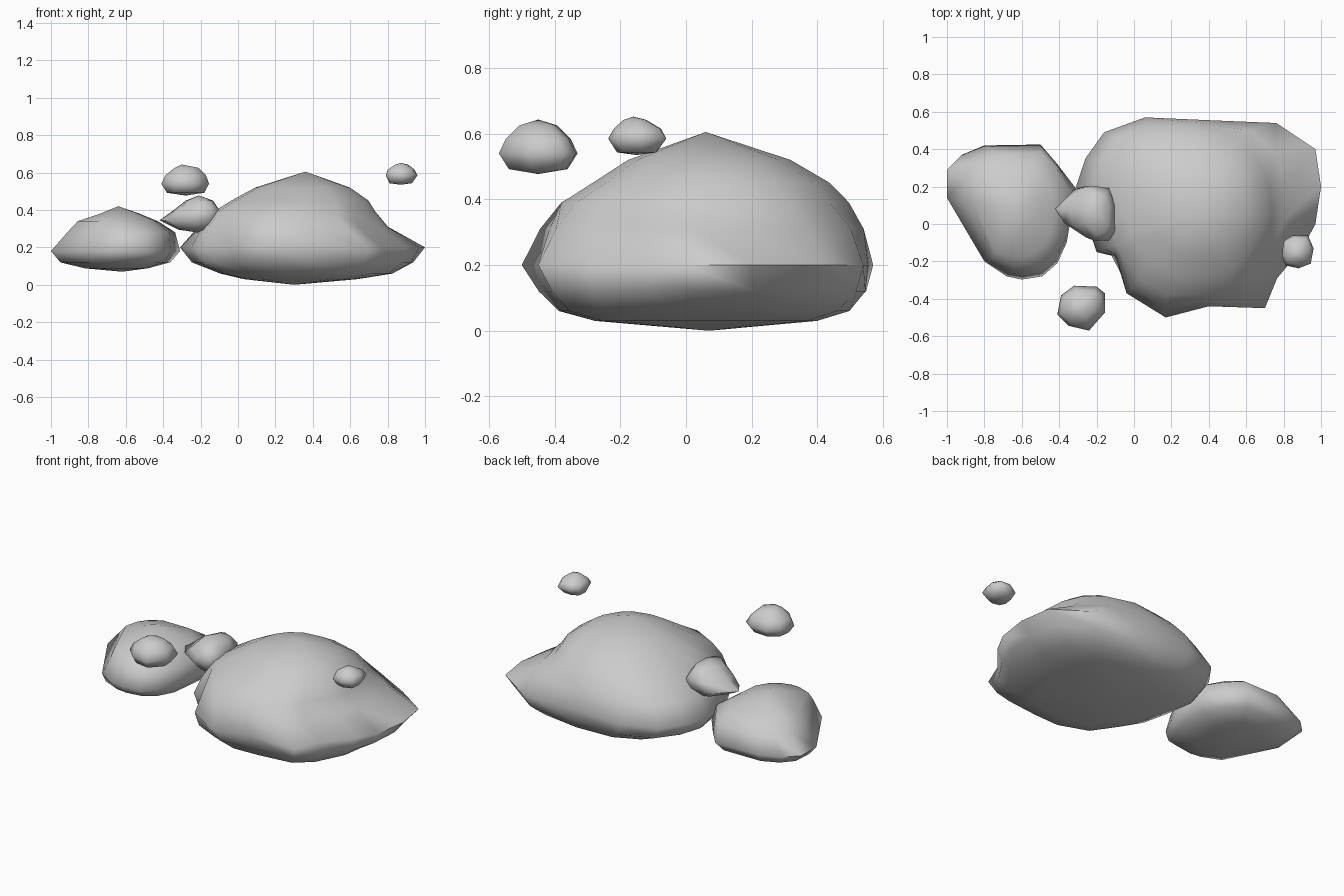
import bpy, bmesh, math

if "Cube" in bpy.data.objects:
    bpy.data.objects.remove(bpy.data.objects["Cube"])


def rounded(u, v, w, n):
    """Blend a unit outline point toward a soft superellipse by weight w."""
    t = math.atan2(v, u)
    c, s = math.cos(t), math.sin(t)
    r = (abs(c) ** n + abs(s) ** n) ** (-1 / n)
    return u + (r * c - u) * w, v + (r * s - v) * w


def rock(name, plan, levels, bottom, top, widest):
    """Loft a plan outline through levels (z, x0, x1, y0, y1), rounding it
    away from the widest level, and close it with two tips."""
    px, py = [p[0] for p in plan], [p[1] for p in plan]
    ax, bx, ay, by = min(px), max(px), min(py), max(py)
    bm = bmesh.new()
    rings = []
    for k, (z, x0, x1, y0, y1) in enumerate(levels):
        w = min(0.9, 0.4 * abs(k - widest))
        n = 2.1 if k > widest else 2.8
        ring = []
        for x, y in plan:
            u, v = rounded(2 * (x - ax) / (bx - ax) - 1, 2 * (y - ay) / (by - ay) - 1, w, n)
            ring.append(bm.verts.new((x0 + (u + 1) / 2 * (x1 - x0),
                                      y0 + (v + 1) / 2 * (y1 - y0), z)))
        rings.append(ring)
    lo, hi = bm.verts.new(bottom), bm.verts.new(top)
    n = len(plan)
    for i in range(n):
        j = (i + 1) % n
        for a, b in zip(rings, rings[1:]):
            bm.faces.new((a[i], a[j], b[j], b[i]))
        bm.faces.new((rings[0][j], rings[0][i], lo))
        bm.faces.new((rings[-1][i], rings[-1][j], hi))
    bmesh.ops.recalc_face_normals(bm, faces=bm.faces)
    me = bpy.data.meshes.new(name)
    bm.to_mesh(me)
    bm.free()
    ob = bpy.data.objects.new(name, me)
    bpy.context.collection.objects.link(ob)
    bpy.ops.object.select_all(action='DESELECT')
    ob.select_set(True)
    bpy.context.view_layer.objects.active = ob
    bpy.ops.object.shade_smooth_by_angle(angle=math.radians(80))


# large boulder
rock("large_boulder",
     [(-.31, .2), (-.26, .35), (-.16, .49), (.06, .57), (.4, .555), (.76, .54),
      (.97, .4), (1, .2), (.97, 0), (.9, -.13), (.765, -.29), (.7, -.45),
      (.4, -.44), (.17, -.5), (-.04, -.37), (-.1, -.17), (-.2, -.15), (-.25, 0)],
     [(.03, .03, .64, -.28, .40), (.06, -.1, .83, -.39, .50), (.12, -.25, .94, -.45, .555),
      (.2, -.31, 1, -.5, .57), (.31, -.22, .81, -.45, .55), (.39, -.14, .74, -.39, .50),
      (.45, -.04, .70, -.29, .44), (.52, .09, .60, -.18, .32)],
     (.3, .07, 0), (.36, .06, .605), 3)

# medium boulder
rock("medium_boulder",
     [(-1, .14), (-1, .29), (-.92, .37), (-.8, .42), (-.5, .425), (-.41, .32),
      (-.31, .19), (-.36, -.1), (-.41, -.21), (-.49, -.28), (-.6, -.297),
      (-.68, -.28), (-.8, -.2)],
     [(.088, -.82, -.48, -.13, .28), (.12, -.95, -.36, -.23, .38),
      (.18, -1, -.31, -.297, .425), (.28, -.915, -.33, -.25, .39),
      (.34, -.86, -.42, -.18, .31), (.38, -.74, -.52, -.05, .2)],
     (-.62, .1, .07), (-.64, .08, .42), 2)

# three small stones
rock("small_stone_middle",
     [(-.42, .08), (-.31, .19), (-.26, .205), (-.14, .2), (-.1, .1), (-.09, -.04),
      (-.14, -.1), (-.25, -.08), (-.37, 0)],
     [(.295, -.32, -.13, -.05, .15), (.345, -.42, -.11, -.09, .2),
      (.395, -.35, -.09, -.1, .205), (.45, -.28, -.13, -.06, .17)],
     (-.22, .06, .28), (-.21, .07, .478), 1)

rock("small_stone_front",
     [(-.41, -.48), (-.39, -.38), (-.32, -.33), (-.2, -.335), (-.155, -.37),
      (-.155, -.47), (-.24, -.565), (-.35, -.54)],
     [(.492, -.38, -.18, -.54, -.36), (.54, -.41, -.155, -.57, -.33),
      (.585, -.39, -.17, -.55, -.35), (.625, -.34, -.21, -.51, -.39)],
     (-.28, -.45, .477), (-.3, -.45, .643), 1)

rock("small_stone_right",
     [(.79, -.17), (.8, -.09), (.85, -.06), (.93, -.06), (.96, -.13),
      (.945, -.21), (.88, -.235), (.81, -.22)],
     [(.543, .81, .93, -.21, -.09), (.585, .79, .96, -.237, -.06),
      (.615, .8, .945, -.22, -.075), (.642, .84, .91, -.19, -.12)],
     (.87, -.15, .535), (.87, -.16, .652), 1)
